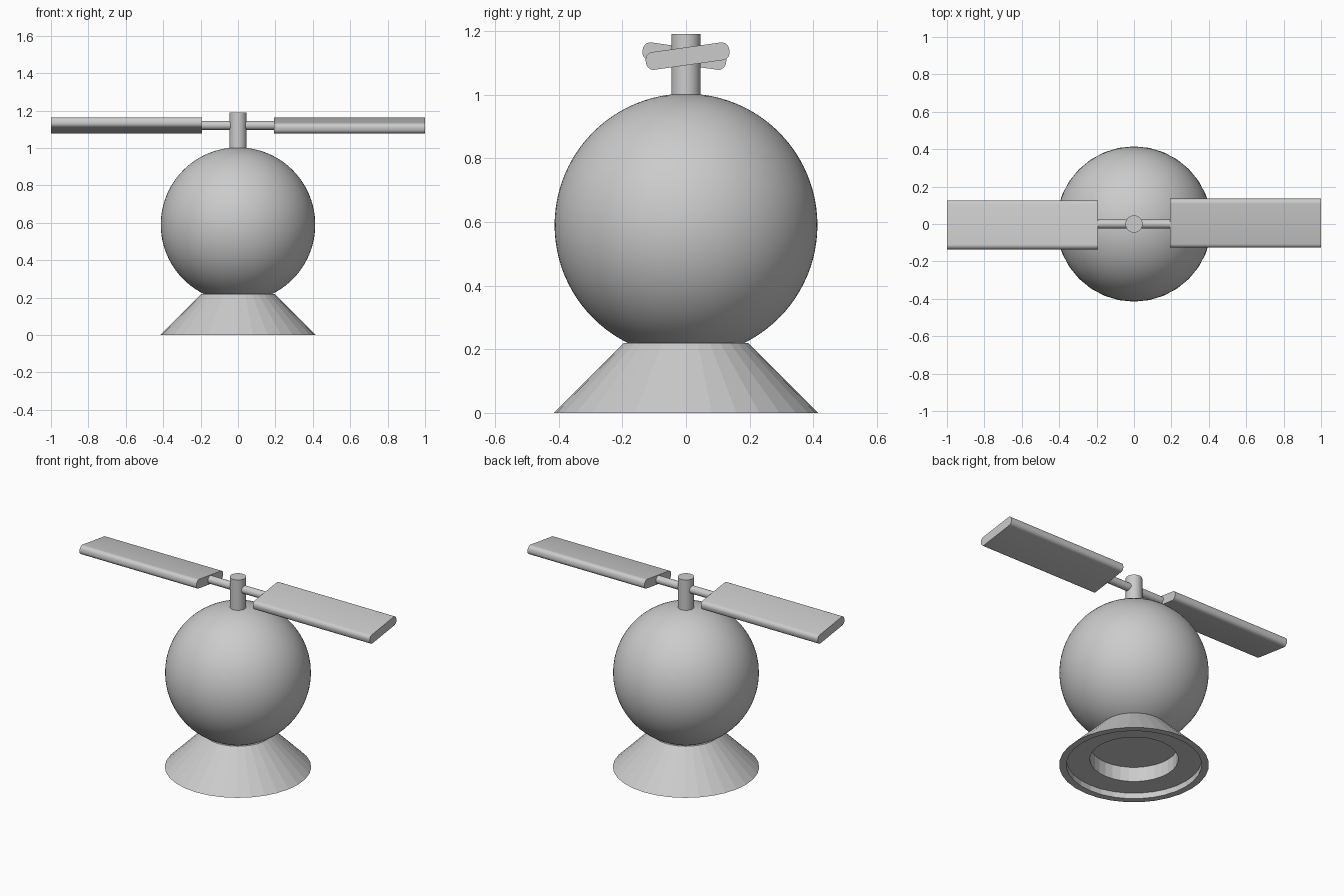
import bpy, bmesh, math
from mathutils import Matrix

if "Cube" in bpy.data.objects:
    bpy.data.objects.remove(bpy.data.objects["Cube"])

grey = bpy.data.materials.new("plain_grey")
grey.diffuse_color = (0.6, 0.6, 0.6, 1)
grey.use_nodes = True
grey.node_tree.nodes["Principled BSDF"].inputs["Base Color"].default_value = grey.diffuse_color


def finish(obj, name, smooth=True):
    obj.name = name
    obj.data.materials.append(grey)
    bpy.ops.object.select_all(action='DESELECT')
    obj.select_set(True)
    bpy.context.view_layer.objects.active = obj
    if smooth:
        bpy.ops.object.shade_smooth_by_angle(angle=math.radians(35))
    return obj


def from_bmesh(bm, name, smooth=True):
    bmesh.ops.recalc_face_normals(bm, faces=bm.faces)
    mesh = bpy.data.meshes.new(name)
    bm.to_mesh(mesh)
    bm.free()
    obj = bpy.data.objects.new(name, mesh)
    bpy.context.collection.objects.link(obj)
    return finish(obj, name, smooth)


# Flared faceted base, with a stepped recess underneath
profile = [(0, 0.22), (0.195, 0.22), (0.415, 0), (0.375, 0),
           (0.375, 0.035), (0.245, 0.035), (0.245, 0.125), (0, 0.125)]
bm = bmesh.new()
verts = [bm.verts.new((r, 0, z)) for r, z in profile]
edges = [bm.edges.new(p) for p in zip(verts, verts[1:])]
bmesh.ops.spin(bm, geom=verts + edges, cent=(0, 0, 0), axis=(0, 0, 1),
               angle=math.tau, steps=32, use_duplicate=False)
bmesh.ops.remove_doubles(bm, verts=bm.verts, dist=1e-5)
from_bmesh(bm, "flared_base", smooth=False)

# Ball body
bpy.ops.mesh.primitive_uv_sphere_add(segments=96, ring_count=48, radius=0.413,
                                     location=(0, 0, 0.59))
finish(bpy.context.object, "ball_body")

# Mast on top, and the rod that carries the blades
bpy.ops.mesh.primitive_cylinder_add(vertices=32, radius=0.046, depth=0.22,
                                    location=(0, 0, 1.08))
finish(bpy.context.object, "rotor_mast")
bpy.ops.mesh.primitive_cylinder_add(vertices=32, radius=0.024, depth=0.44,
                                    location=(0, 0, 1.121),
                                    rotation=(0, math.pi / 2, 0))
finish(bpy.context.object, "rotor_rod")


# Pitched blades: rounded long edges, flat ends
def blade(name, turn):
    bm = bmesh.new()
    bmesh.ops.create_cube(bm, size=1)
    bmesh.ops.scale(bm, vec=(0.808, 0.265, 0.056), verts=bm.verts)
    long_edges = [e for e in bm.edges
                  if abs(e.verts[0].co.x - e.verts[1].co.x) > 0.1]
    bmesh.ops.bevel(bm, geom=long_edges, offset=0.024, segments=6,
                    profile=0.5, affect='EDGES')
    place = (Matrix.Rotation(turn, 4, 'Z')
             @ Matrix.Translation((0.596, 0.005, 1.121))
             @ Matrix.Rotation(math.radians(8), 4, 'X'))
    bm.transform(place)
    from_bmesh(bm, name)


blade("right_blade", 0)
blade("left_blade", math.pi)
